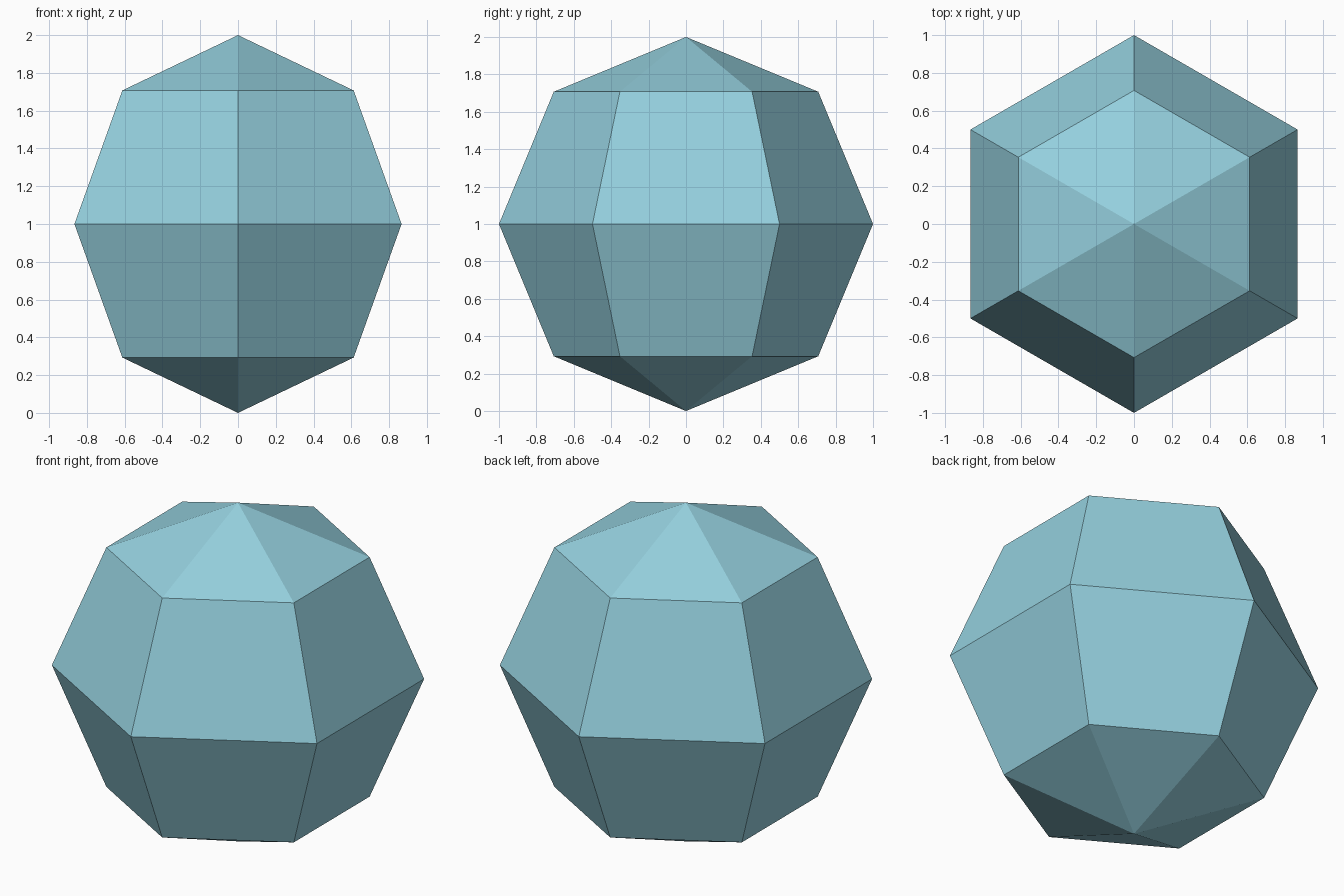
import bpy, bmesh
from mathutils import Matrix

if "Cube" in bpy.data.objects:
    bpy.data.objects.remove(bpy.data.objects["Cube"])

# Flat pale blue colour
blue = bpy.data.materials.new("pale_blue")
blue.diffuse_color = (0.30, 0.63, 0.73, 1.0)
blue.use_nodes = True
blue.node_tree.nodes["Principled BSDF"].inputs["Base Color"].default_value = blue.diffuse_color

# Faceted ball: six sides, four rings, corners pointing to front and back
bm = bmesh.new()
bmesh.ops.create_uvsphere(bm, u_segments=6, v_segments=4, radius=1.0,
                          matrix=Matrix.Translation((0, 0, 1)))
mesh = bpy.data.meshes.new("faceted_ball")
bm.to_mesh(mesh)
bm.free()
mesh.materials.append(blue)
ball = bpy.data.objects.new("faceted_ball", mesh)
bpy.context.collection.objects.link(ball)
